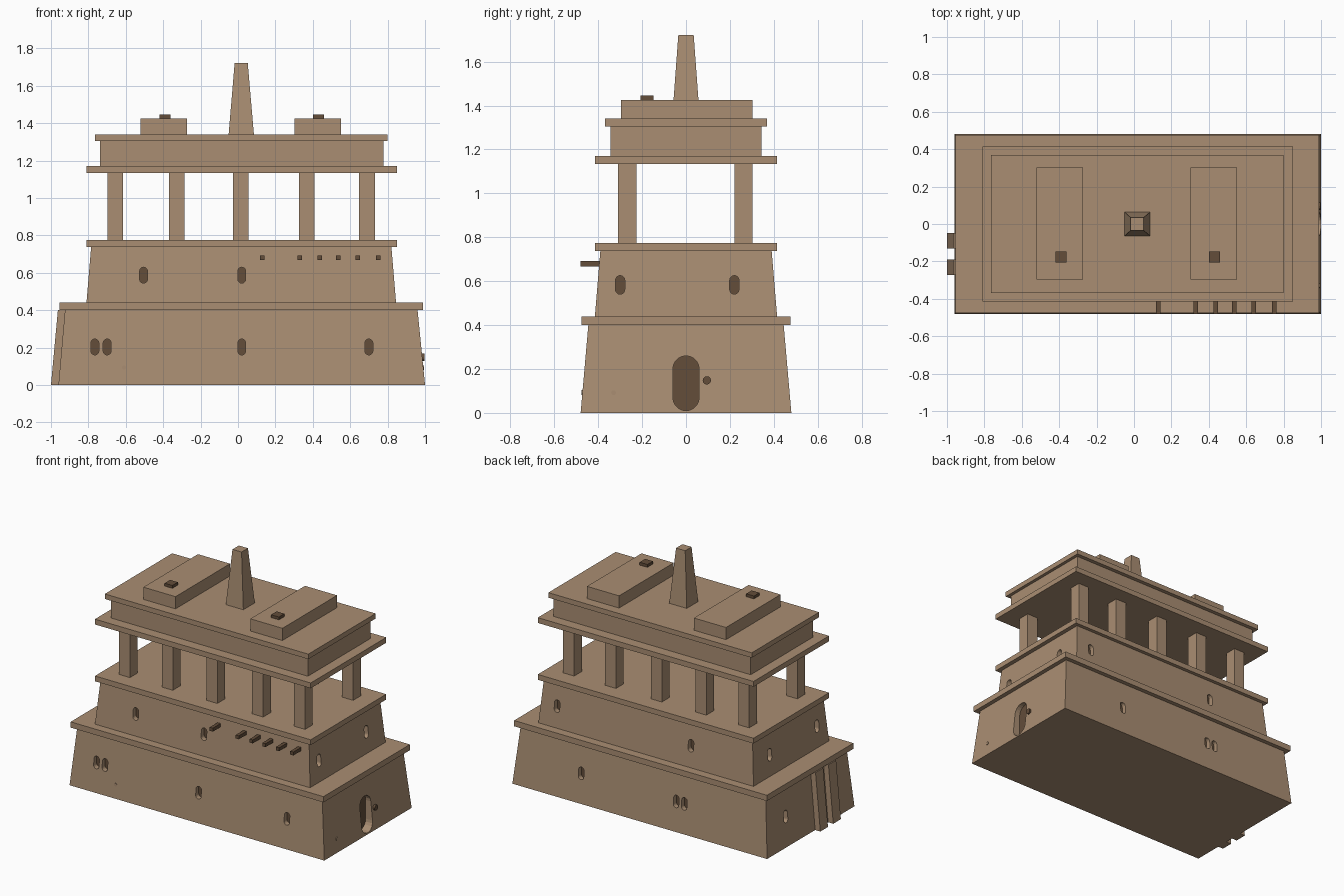
import bpy, bmesh, math
from mathutils import Matrix, Vector

cube = bpy.data.objects.get("Cube")
if cube:
    bpy.data.objects.remove(cube, do_unlink=True)


def material(name, rgb):
    m = bpy.data.materials.new(name)
    m.use_nodes = True
    m.diffuse_color = (*rgb, 1)
    m.node_tree.nodes["Principled BSDF"].inputs["Base Color"].default_value = (*rgb, 1)
    return m


CLAY = material("clay wall", (0.40, 0.27, 0.17))
WOOD = material("dark wood", (0.125, 0.075, 0.042))


def add_object(name, bm, *mats):
    bmesh.ops.recalc_face_normals(bm, faces=bm.faces)
    mesh = bpy.data.meshes.new(name)
    bm.to_mesh(mesh)
    bm.free()
    for m in mats:
        mesh.materials.append(m)
    ob = bpy.data.objects.new(name, mesh)
    bpy.context.collection.objects.link(ob)
    return ob


def block(name, x, y, z, mat=CLAY, top_x=None, top_y=None):
    """Box between ranges x, y, z; optional different ranges at the top."""
    bm = bmesh.new()
    bmesh.ops.create_cube(bm, size=1)
    for v in bm.verts:
        up = v.co.z > 0
        rx = top_x if up and top_x else x
        ry = top_y if up and top_y else y
        v.co = Vector((rx[v.co.x > 0], ry[v.co.y > 0], z[up]))
    return add_object(name, bm, mat)


def add_slot(bm, axis, sign, along, z, w, h, inner, outer=1.2):
    """Round-ended cutter; its inner end is dark, its sides are wall coloured."""
    r, n = w / 2, 10
    outline = []
    for end in (1, -1):
        for i in range(n + 1):
            a = math.pi * i / n
            outline.append((end * r * math.cos(a), end * (h / 2 - r + r * math.sin(a))))
    rings = []
    for d in (inner, outer):
        ring = []
        for u, v in outline:
            p = (sign * d, along + u) if axis == "x" else (along + u, sign * d)
            ring.append(bm.verts.new((*p, z + v)))
        rings.append(ring)
    bm.faces.new(rings[0]).material_index = 1
    bm.faces.new(rings[1])
    for i in range(len(outline)):
        j = (i + 1) % len(outline)
        bm.faces.new((rings[0][i], rings[0][j], rings[1][j], rings[1][i]))


def cut_slots(wall, slots):
    wall.data.materials.append(WOOD)
    bm = bmesh.new()
    for s in slots:
        add_slot(bm, *s)
    cutter = add_object("opening_cutter", bm, CLAY, WOOD)
    cutter.hide_render = True
    mod = wall.modifiers.new("openings", "BOOLEAN")
    mod.operation, mod.solver, mod.object = "DIFFERENCE", "EXACT", cutter
    bpy.context.view_layer.update()
    mesh = bpy.data.meshes.new_from_object(
        wall.evaluated_get(bpy.context.evaluated_depsgraph_get()))
    wall.modifiers.clear()
    wall.data = mesh
    bpy.data.objects.remove(cutter, do_unlink=True)


def peg(name, axis, centre, r, length, mat):
    bm = bmesh.new()
    turn = Matrix.Rotation(math.pi / 2, 4, "Y" if axis == "x" else "X")
    bmesh.ops.create_cone(bm, cap_ends=True, segments=12, radius1=r, radius2=r,
                          depth=length, matrix=Matrix.Translation(centre) @ turn)
    return add_object(name, bm, mat)


# Lower storey with sloping walls, windows and door
lower = block("lower_storey", (-0.96, 1.0), (-0.48, 0.48), (0, 0.40),
              top_x=(-0.925, 0.96), top_y=(-0.445, 0.445))
W, H = 0.042, 0.085
slots = [("y", -1, x, 0.203, W, H, 0.43) for x in (-0.765, -0.70, 0.02, 0.70)]
slots += [("y", 1, x, 0.203, W, H, 0.43) for x in (0.483, -0.248, -0.31)]
slots += [("x", -1, 0.25, 0.203, W, H, 0.91), ("x", 1, 0, 0.135, 0.12, 0.25, 0.94)]
cut_slots(lower, slots)

# Upper storey
upper = block("upper_storey", (-0.81, 0.845), (-0.415, 0.415), (0.44, 0.74),
              top_x=(-0.785, 0.82), top_y=(-0.39, 0.39))
slots = [("y", -1, x, 0.587, W, H, 0.37) for x in (-0.505, 0.02)]
slots += [("y", 1, x, 0.587, W, H, 0.37) for x in (0.71, -0.32)]
for y in (-0.30, 0.22):
    slots += [("x", 1, y, 0.583, W, H, 0.80), ("x", -1, y, 0.583, W, H, 0.765)]
cut_slots(upper, slots)

# Ledges and floor slabs
block("lower_ledge", (-0.955, 0.99), (-0.475, 0.475), (0.40, 0.44))
block("terrace_floor", (-0.81, 0.85), (-0.415, 0.415), (0.738, 0.775))
block("pavilion_ledge", (-0.81, 0.85), (-0.415, 0.415), (1.133, 1.17))
block("pavilion_top", (-0.738, 0.778), (-0.343, 0.343), (1.17, 1.305))
block("roof_slab", (-0.765, 0.80), (-0.37, 0.37), (1.305, 1.34))

# Terrace columns in two rows
for i, x in enumerate((-0.657, -0.327, 0.015, 0.368, 0.69)):
    for row, y in (("front", -0.267), ("back", 0.262)):
        block(f"{row}_column_{i + 1}", (x - 0.042, x + 0.042),
              (y - 0.042, y + 0.042), (0.775, 1.133))

# Roof boxes with hatches, and the tapered spire
for side, x0, x1, hx in (("right", -0.52, -0.273, -0.39), ("left", 0.303, 0.55, 0.43)):
    block(f"{side}_roof_box", (x0, x1), (-0.297, 0.303), (1.34, 1.425))
    block(f"{side}_roof_hatch", (hx - 0.03, hx + 0.03), (-0.207, -0.147),
          (1.425, 1.445), WOOD)
block("spire", (-0.05, 0.085), (-0.063, 0.063), (1.34, 1.722),
      top_x=(-0.018, 0.052), top_y=(-0.035, 0.035))

# Buttresses on the side wall
for i, y in enumerate((-0.09, -0.232)):
    block(f"buttress_{i + 1}", (-1.0, -0.94), (y - 0.042, y + 0.042), (0, 0.40),
          top_x=(-0.963, -0.90))

# Beam ends projecting from the front wall
for i, x in enumerate((0.13, 0.33, 0.437, 0.535, 0.64, 0.75)):
    block(f"beam_end_{i + 1}", (x - 0.012, x + 0.012), (-0.48, -0.38),
          (0.667, 0.691), WOOD)

# Door knob and small wall pegs
peg("door_knob", "x", (0.983, 0.095, 0.148), 0.019, 0.03, WOOD)
peg("side_wall_peg", "x", (0.985, -0.33, 0.092), 0.011, 0.02, CLAY)
peg("front_wall_peg", "y", (-0.61, -0.465, 0.093), 0.011, 0.02, CLAY)
